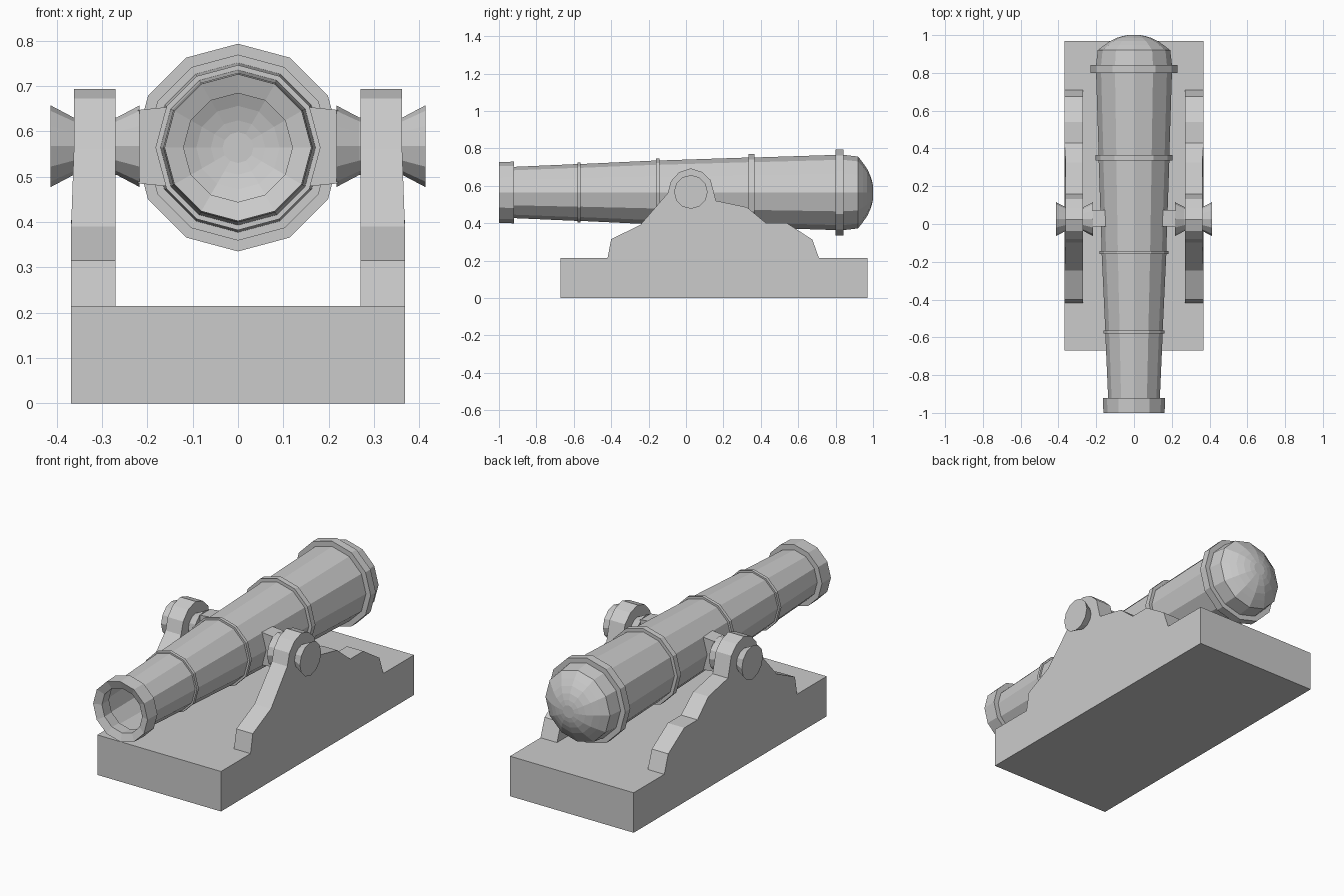
import bpy, bmesh
from math import cos, sin, pi

if "Cube" in bpy.data.objects:
    bpy.data.objects.remove(bpy.data.objects["Cube"])


def finish(name, bm):
    bmesh.ops.recalc_face_normals(bm, faces=bm.faces)
    mesh = bpy.data.meshes.new(name)
    bm.to_mesh(mesh)
    bm.free()
    obj = bpy.data.objects.new(name, mesh)
    bpy.context.collection.objects.link(obj)
    return obj


def mirror_x(obj):
    obj.modifiers.new("Mirror", 'MIRROR').use_axis[0] = True


def lathe(name, profile, place, caps, sides=12):
    """Revolve (position, radius) pairs; place() turns them into 3D points."""
    bm = bmesh.new()
    rings = [[bm.verts.new(place(p, r * sin(2 * pi * i / sides), r * cos(2 * pi * i / sides)))
              for i in range(sides)] for p, r in profile]
    for a, b in zip(rings, rings[1:]):
        for i in range(sides):
            j = (i + 1) % sides
            bm.faces.new((a[i], a[j], b[j], b[i]))
    for c in caps:
        bm.faces.new(rings[c])
    return finish(name, bm)


def box(name, lo, hi):
    bm = bmesh.new()
    bmesh.ops.create_cube(bm, size=1)
    for v in bm.verts:
        v.co = [lo[k] if v.co[k] < 0 else hi[k] for k in range(3)]
    return finish(name, bm)


# Barrel: hollow muzzle, tapered body with raised bands, domed breech
profile = [(-0.92, 0.124), (-0.985, 0.12), (-1.0, 0.162), (-0.92, 0.165), (-0.92, 0.137)]
bands = [(-0.58, -0.563, 0.152, 0.161), (-0.16, -0.142, 0.171, 0.182),
         (0.335, 0.365, 0.187, 0.205), (0.80, 0.843, 0.201, 0.229)]
for y0, y1, body, band in bands:
    profile += [(y0, body), (y0, band), (y1, band), (y1, body)]
profile += [(0.92, 0.192), (0.947, 0.157), (0.968, 0.127), (0.985, 0.092),
            (0.995, 0.06), (1.0, 0.034)]
lathe("barrel", profile, lambda p, a, b: (a, p, 0.564 + b), caps=[-1])

# Trunnion pins: narrow through the cheeks, flared at both ends
pin = lathe("trunnion_pin", [(0.217, 0.09), (0.268, 0.063), (0.362, 0.063), (0.413, 0.09)],
            lambda p, a, b: (p, 0.026 + a, 0.567 + b), caps=[0, -1])
mirror_x(pin)

# Lugs joining the pins to the barrel
lug = box("trunnion_lug", (0.14, -0.012, 0.477), (0.22, 0.075, 0.655))
for v in lug.data.vertices:
    if v.co.x > 0.2:
        v.co.z += -0.008 if v.co.z > 0.56 else 0.008
mirror_x(lug)

# Stepped carriage cheeks with rounded tops
outline = [(-0.42, 0.21), (-0.40, 0.315), (-0.245, 0.39), (-0.098, 0.56), (-0.08, 0.625),
           (-0.037, 0.672), (0.025, 0.693), (0.085, 0.674), (0.132, 0.63), (0.16, 0.52),
           (0.326, 0.485), (0.428, 0.40), (0.54, 0.40), (0.676, 0.312), (0.712, 0.21)]
bm = bmesh.new()
inner = [bm.verts.new((0.27, y, z)) for y, z in outline]
outer = [bm.verts.new((0.362 if z > 0.45 else 0.368, y, z)) for y, z in outline]
bm.faces.new(inner)
bm.faces.new(outer)
for i in range(len(outline)):
    j = (i + 1) % len(outline)
    bm.faces.new((inner[i], inner[j], outer[j], outer[i]))
mirror_x(finish("carriage_cheek", bm))

# Base block
box("base", (-0.368, -0.67, 0), (0.368, 0.97, 0.215))
